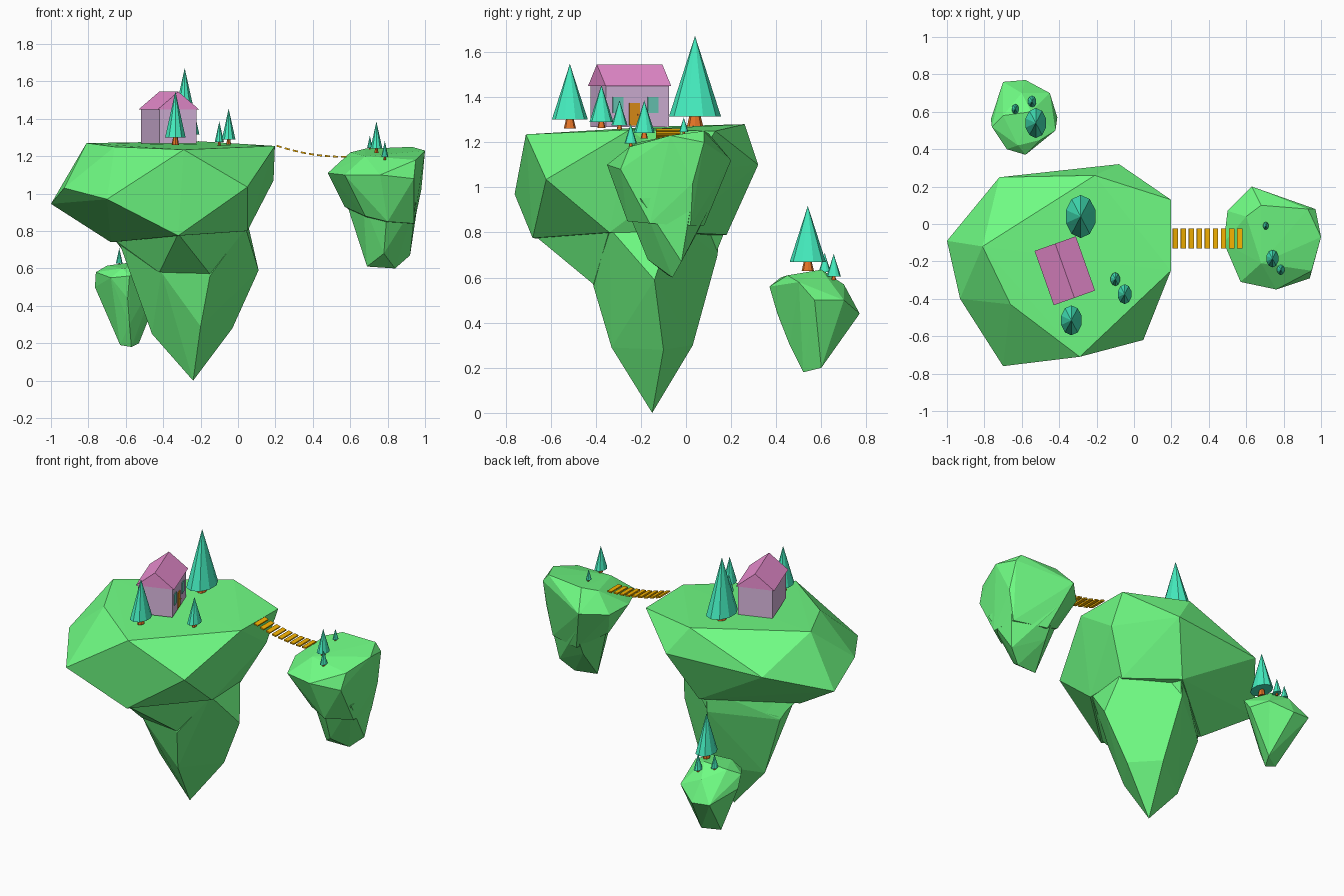
import bpy, bmesh
from math import radians, atan
from mathutils import Matrix


def material(name, rgb):
    m = bpy.data.materials.new(name)
    m.diffuse_color = (*rgb, 1)
    return m


GRASS = material("grass", (0.16, 0.98, 0.23))
LEAF = material("foliage", (0.06, 0.86, 0.53))
BARK = material("bark", (0.80, 0.18, 0.02))
ROOF = material("roof_pink", (0.86, 0.28, 0.66))
WALL = material("wall_mauve", (0.70, 0.48, 0.74))
PLANK = material("plank_gold", (0.95, 0.46, 0.0))
DOOR = material("door_orange", (0.80, 0.30, 0.01))
GLASS = material("window_teal", (0.15, 0.62, 0.50))


def finish(bm, name, mat, matrix=Matrix()):
    bm.transform(matrix)
    bmesh.ops.recalc_face_normals(bm, faces=bm.faces[:])
    me = bpy.data.meshes.new(name)
    bm.to_mesh(me)
    bm.free()
    me.materials.append(mat)
    ob = bpy.data.objects.new(name, me)
    bpy.context.collection.objects.link(ob)
    return ob


def hull(name, points, mat, matrix=Matrix()):
    bm = bmesh.new()
    for p in points:
        bm.verts.new(p)
    bmesh.ops.convex_hull(bm, input=bm.verts[:])
    loose = [v for v in bm.verts if not v.link_faces]
    bmesh.ops.delete(bm, geom=loose, context='VERTS')
    return finish(bm, name, mat, matrix)


def island(name, upper, *lower):
    # Broad upper rock fused with tapering roots
    top = hull(name, upper, GRASS)
    bpy.context.view_layer.objects.active = top
    for points in lower:
        root = hull(name + "_root", points, GRASS)
        mod = top.modifiers.new("fuse", 'BOOLEAN')
        mod.operation = 'UNION'
        mod.solver = 'EXACT'
        mod.object = root
        bpy.ops.object.modifier_apply(modifier="fuse")
        bpy.data.objects.remove(root)


def box(name, centre, size, mat, matrix=Matrix()):
    bm = bmesh.new()
    bmesh.ops.create_cube(bm, size=1)
    return finish(bm, name, mat, matrix @ Matrix.Translation(centre) @ Matrix.Diagonal((*size, 1)))


def cone(name, x, y, z0, z1, r0, r1, sides, mat):
    # Trees are narrower along x than along y
    bm = bmesh.new()
    bmesh.ops.create_cone(bm, cap_ends=True, segments=sides, radius1=r0, radius2=r1, depth=z1 - z0)
    return finish(bm, name, mat, Matrix.Translation((x, y, (z0 + z1) / 2)) @ Matrix.Diagonal((0.72, 1, 1, 1)))


# Main island: plateau, shoulder and tapering root
island("main_island", [
    (-1, -.09, .945), (-.93, -.40, 1.03), (-.81, -.12, 1.27), (-.72, .25, 1.09),
    (-.21, .26, 1.28), (-.08, .32, 1.10), (.197, .13, 1.25), (.197, -.25, 1.255),
    (.19, .02, 1.07), (.05, -.62, 1.035), (-.29, -.71, 1.235), (-.70, -.76, .97),
    (-.66, -.43, 1.25), (-.32, -.68, .775), (.05, -.34, .80), (.05, -.05, .80),
    (-.68, -.20, .74), (-.22, .18, .79)], [
    (-.32, -.67, .785), (-.66, -.20, .755), (.04, -.34, .81), (-.22, .17, .80),
    (-.15, -.41, .57), (-.42, -.39, .58), (-.59, -.12, .66), (-.25, .13, .70)], [
    (-.65, -.20, .78), (-.59, -.12, .64), (-.35, -.45, .80), (-.41, -.39, .58),
    (-.15, -.41, .56), (.04, -.34, .82), (.05, -.05, .85), (.11, -.14, .59),
    (-.25, .15, .85), (-.25, .14, .70), (-.46, -.15, .25), (-.20, -.33, .29),
    (-.03, -.10, .28), (-.20, .03, .30), (-.24, -.15, 0)])

# Islet across the bridge
island("bridge_islet", [
    (.48, -.10, 1.11), (.50, .07, 1.10), (.63, .20, 1.12), (.60, .04, 1.22),
    (.68, .10, 1.24), (.93, .08, 1.25), (.97, .08, 1.20), (1, -.07, 1.23),
    (.95, -.25, 1.18), (.68, -.21, 1.20), (.57, -.31, 1.10), (.76, -.35, 1.10),
    (.94, -.29, 1.08), (.98, .03, 1.02), (.57, -.02, .93), (.68, -.22, .88),
    (.80, -.26, .85), (.94, -.16, .84), (.94, .02, .83), (.73, .08, .83)], [
    (.57, -.01, .98), (.67, -.21, .95), (.80, -.28, .95), (.95, -.20, .95),
    (.965, .03, .97), (.70, .13, .96), (.69, -.08, .61), (.84, -.06, .60),
    (.92, -.02, .67), (.78, -.17, .68), (.71, .04, .78)])

# Low islet at the back
hull("low_islet", [
    (-.70, .76, .45), (-.58, .77, .44), (-.45, .70, .50), (-.41, .57, .50),
    (-.42, .50, .58), (-.58, .37, .56), (-.68, .40, .55), (-.765, .56, .50),
    (-.76, .52, .58), (-.70, .58, .615), (-.55, .60, .635), (-.60, .70, .57),
    (-.50, .45, .61), (-.62, .42, .60), (-.59, .405, .44), (-.63, .54, .19),
    (-.57, .52, .18), (-.53, .60, .20), (-.58, .46, .30)], GRASS)

# Trees: x, y, foliage base height, foliage radius
trees = [(-.285, .04, 1.315, .115), (-.335, -.515, 1.30, .08), (-.05, -.375, 1.29, .053),
         (-.10, -.295, 1.275, .036), (.74, -.185, 1.24, .047), (.705, -.01, 1.245, .021),
         (.785, -.245, 1.195, .028), (-.525, .54, .67, .08), (-.635, .615, .625, .027),
         (-.545, .655, .605, .032)]
for i, (x, y, z, r) in enumerate(trees, 1):
    cone(f"tree_foliage_{i}", x, y, z, z + 3.1 * r, r, 0, 10, LEAF)
    cone(f"tree_trunk_{i}", x, y, z - 0.5 * r, z, r * 0.34, r * 0.22, 8, BARK)

# House: walls, solid gable roof, door and windows on its right side
H = Matrix.Translation((-.37, -.25, 0)) @ Matrix.Rotation(radians(19.5), 4, 'Z')
box("house_walls", (0, 0, 1.362), (.21, .295, .19), WALL, H)
hull("house_roof", [(x, y, z) for y in (-.154, .154)
                    for x, z in ((-.117, 1.45), (.117, 1.45), (0, 1.545))], ROOF, H)
box("house_door", (.106, -.015, 1.325), (.008, .05, .10), DOOR, H)
box("door_knob", (.112, .002, 1.322), (.008, .008, .008), BARK, H)
for side, y in (("left", -.092), ("right", .072)):
    box(f"house_window_{side}", (.106, y, 1.365), (.008, .05, .07), GLASS, H)

# Plank bridge sagging towards the islet
for i in range(9):
    t = i / 8
    slope = atan(2 * .055 * (1 - t) / .345)
    M = Matrix.Translation((.22 + .345 * t, -.078, 1.197 + .055 * (1 - t) ** 2)) @ Matrix.Rotation(slope, 4, 'Y')
    box(f"bridge_plank_{i + 1}", (0, 0, 0), (.028, .108, .009), PLANK, M)
